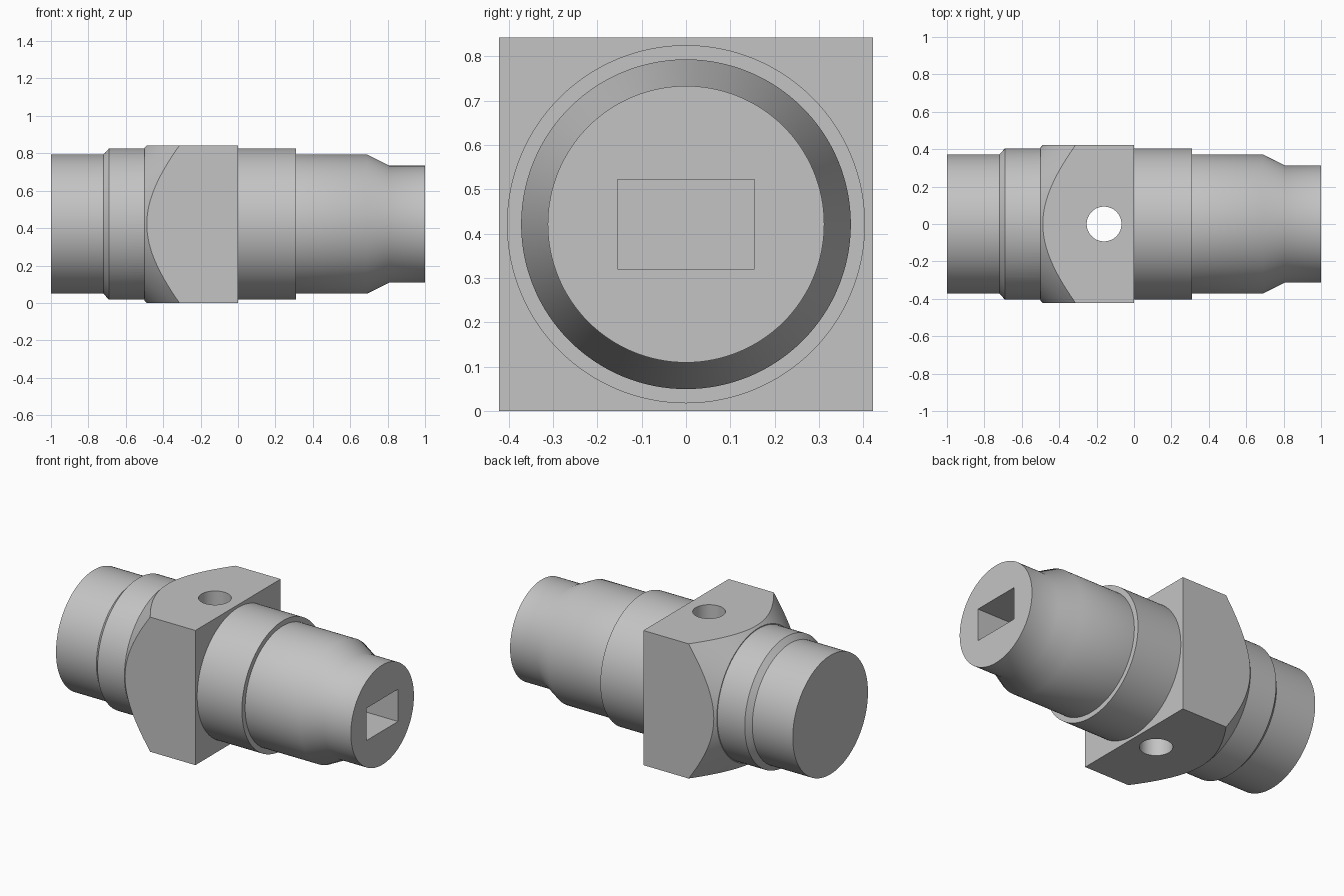
import bpy, bmesh, math
from mathutils import Matrix, Vector

cube = bpy.data.objects.get("Cube")
if cube:
    bpy.data.objects.remove(cube, do_unlink=True)

HALF = 0.4215          # half width of the square block, also the axis height
SEGMENTS = 128

steel = bpy.data.materials.new("plain_grey_metal")
GREY = (0.55, 0.55, 0.55, 1)
steel.use_nodes = True
steel.diffuse_color = GREY
steel.node_tree.nodes["Principled BSDF"].inputs["Base Color"].default_value = GREY


def add_object(name, bm):
    bmesh.ops.recalc_face_normals(bm, faces=bm.faces[:])
    mesh = bpy.data.meshes.new(name)
    bm.to_mesh(mesh)
    bm.free()
    mesh.materials.append(steel)
    obj = bpy.data.objects.new(name, mesh)
    bpy.context.collection.objects.link(obj)
    return obj


def turned(name, profile):
    """Revolve (x, radius) points around the long axis."""
    bm = bmesh.new()
    verts = [bm.verts.new((x, 0, HALF + r)) for x, r in profile]
    edges = [bm.edges.new(pair) for pair in zip(verts, verts[1:])]
    bmesh.ops.spin(bm, geom=verts + edges, cent=(0, 0, HALF), axis=(1, 0, 0),
                   angle=math.tau, steps=SEGMENTS, use_merge=True)
    bmesh.ops.remove_doubles(bm, verts=bm.verts[:], dist=1e-5)
    return add_object(name, bm)


def box(name, low, high):
    low, high = Vector(low), Vector(high)
    bm = bmesh.new()
    bmesh.ops.create_cube(bm, size=1, matrix=Matrix.Translation((low + high) / 2)
                          @ Matrix.Diagonal((*(high - low), 1)))
    return add_object(name, bm)


def combine(target, other, operation):
    mod = target.modifiers.new(operation.lower(), 'BOOLEAN')
    mod.operation, mod.object, mod.solver = operation, other, 'EXACT'
    bpy.context.view_layer.objects.active = target
    bpy.ops.object.modifier_apply(modifier=mod.name)
    bpy.data.objects.remove(other, do_unlink=True)


# Stepped round body with a tapered nose
body = turned("fitting_body", [
    (-1, 0), (-1, 0.372), (-0.72, 0.372), (-0.69, 0.404), (0.31, 0.404),
    (0.31, 0.372), (0.69, 0.372), (0.81, 0.312), (1, 0.312), (1, 0)])

# Square wrench block, its corners chamfered by a cone at one end
block = box("wrench_block", (-0.6, -HALF, 0), (0, HALF, 2 * HALF))
cone = turned("chamfer_cone", [
    (-0.5, 0), (-0.5, 0.409), (-0.2, 0.709), (0.1, 0.709), (0.1, 0)])
combine(block, cone, 'INTERSECT')
combine(body, block, 'UNION')

# Vertical cross hole
bm = bmesh.new()
bmesh.ops.create_cone(bm, cap_ends=True, segments=64, radius1=0.093, radius2=0.093,
                      depth=2, matrix=Matrix.Translation((-0.16, 0, HALF)))
combine(body, add_object("cross_hole", bm), 'DIFFERENCE')

# Blind rectangular socket in the nose
socket = box("nose_socket", (0.55, -0.155, HALF - 0.101), (1.1, 0.155, HALF + 0.101))
combine(body, socket, 'DIFFERENCE')

bpy.ops.object.select_all(action='DESELECT')
body.select_set(True)
bpy.context.view_layer.objects.active = body
bpy.ops.object.shade_smooth_by_angle(angle=math.radians(30))
